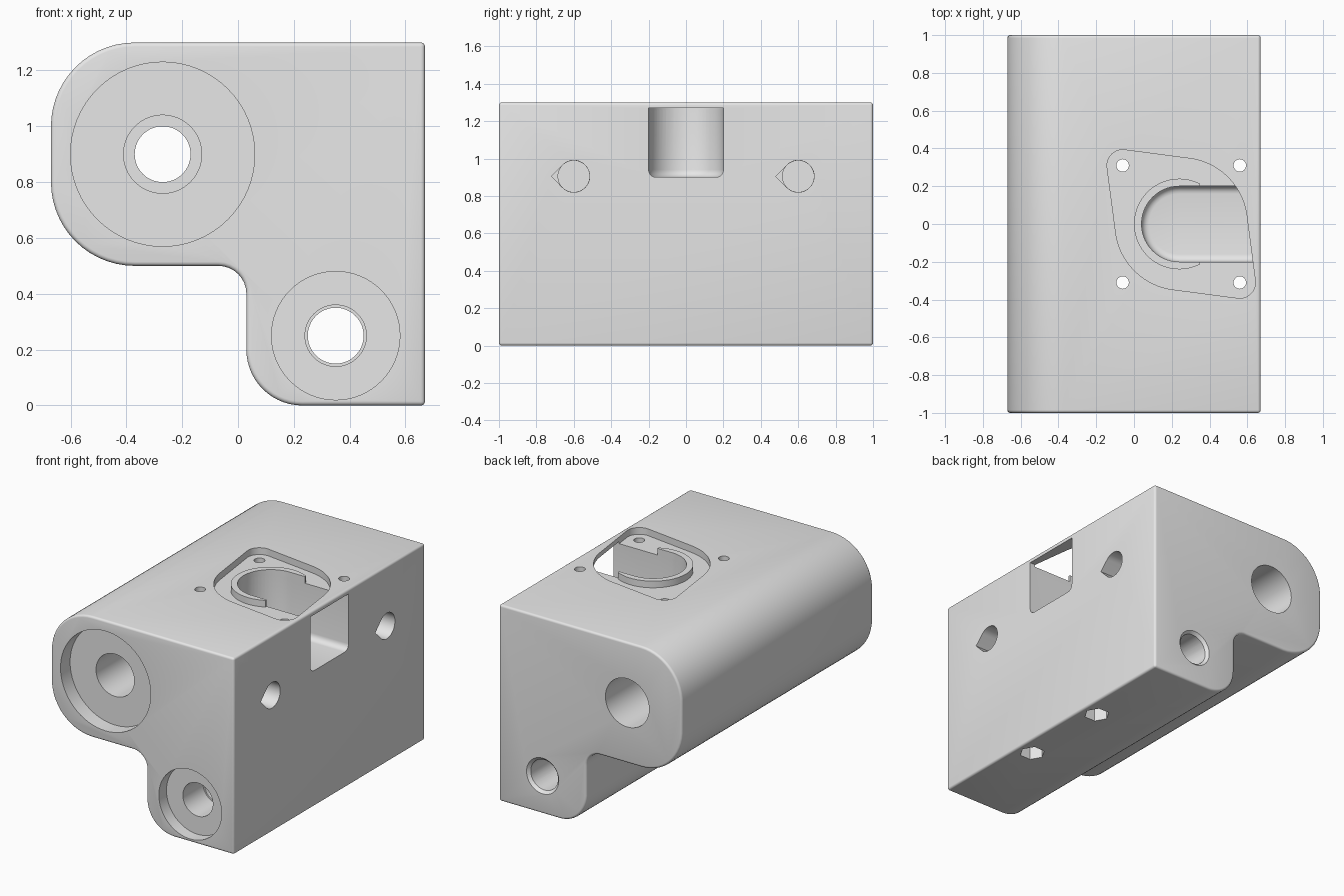
import bpy, bmesh
from math import sin, cos, radians, pi, acos
from mathutils import Vector

cube = bpy.data.objects.get("Cube")
if cube:
    bpy.data.objects.remove(cube, do_unlink=True)

grey = bpy.data.materials.new("plain_grey")
grey.use_nodes = True
grey.diffuse_color = (0.8, 0.8, 0.8, 1)
grey.node_tree.nodes["Principled BSDF"].inputs["Base Color"].default_value = (0.8, 0.8, 0.8, 1)


def arc(cx, cy, r, a0, a1, n=14):
    """Points on an arc, angles in degrees."""
    return [(cx + r * cos(radians(a0 + (a1 - a0) * i / n)),
             cy + r * sin(radians(a0 + (a1 - a0) * i / n))) for i in range(n + 1)]


def circle(cx, cy, r, n=48):
    return arc(cx, cy, r, 0, 360, n)[:-1]


def prism(name, pts, lo, hi, axis="z", end_scale=1.0):
    """Extrude a 2D outline along an axis; the far end may be scaled about its centre."""
    place = {"x": lambda u, v, w: (w, u, v),
             "y": lambda u, v, w: (u, w, v),
             "z": lambda u, v, w: (u, v, w)}[axis]
    mid = sum((Vector(p) for p in pts), Vector((0, 0))) / len(pts)
    far = [mid + (Vector(p) - mid) * end_scale for p in pts]
    bm = bmesh.new()
    a = [bm.verts.new(place(u, v, lo)) for u, v in pts]
    b = [bm.verts.new(place(u, v, hi)) for u, v in far]
    bm.faces.new(a)
    bm.faces.new(b)
    for i in range(len(pts)):
        j = (i + 1) % len(pts)
        bm.faces.new((a[i], a[j], b[j], b[i]))
    bmesh.ops.recalc_face_normals(bm, faces=bm.faces)
    mesh = bpy.data.meshes.new(name)
    bm.to_mesh(mesh)
    bm.free()
    mesh.materials.append(grey)
    obj = bpy.data.objects.new(name, mesh)
    bpy.context.collection.objects.link(obj)
    return obj


def apply(obj, mod):
    bpy.context.view_layer.objects.active = obj
    bpy.ops.object.modifier_apply(modifier=mod.name)


def cut(obj, tool):
    mod = obj.modifiers.new("cut", "BOOLEAN")
    mod.operation = "DIFFERENCE"
    mod.solver = "EXACT"
    mod.object = tool
    apply(obj, mod)
    bpy.data.objects.remove(tool, do_unlink=True)


def hull(pts):
    """Convex outline of a set of 2D points."""
    def half(seq):
        out = []
        for p in seq:
            while len(out) > 1 and ((out[-1][0] - out[-2][0]) * (p[1] - out[-2][1])
                                    - (out[-1][1] - out[-2][1]) * (p[0] - out[-2][0])) <= 1e-7:
                out.pop()
            out.append(p)
        return out[:-1]
    pts = sorted(pts)
    return half(pts) + half(pts[::-1])


# Main block: stepped profile with rounded left side and softened edges
profile = ([(0.67, 0), (0.67, 1.3)]
           + arc(-0.37, 1.0, 0.3, 90, 180)
           + arc(-0.37, 0.8, 0.3, 180, 270)
           + arc(-0.07, 0.4, 0.1, 90, 0, 8)
           + arc(0.23, 0.2, 0.2, 180, 270))
body = prism("carriage_block", profile, -1, 1, "y")
bevel = body.modifiers.new("soft_edges", "BEVEL")
bevel.width = 0.015
bevel.segments = 4
bevel.limit_method = "ANGLE"
bevel.angle_limit = radians(40)
apply(body, bevel)

# Upper and lower rod bores, each with a shallow front counterbore
upper, lower = (-0.27, 0.9), (0.35, 0.25)
for centre, r, y0, y1 in [(upper, 0.33, -1.1, -0.9), (upper, 0.14, -0.95, 0),
                          (upper, 0.1, -0.1, 0.6), (upper, 0.16, 0.5, 1.1),
                          (lower, 0.23, -1.1, -0.92), (lower, 0.11, -0.95, -0.71),
                          (lower, 0.1, -0.8, 1.1)]:
    cut(body, prism("bore_cutter", circle(*centre, r, 64), y0, y1, "y"))
cut(body, prism("rim_cutter", circle(*lower, 0.12), 1.002, 0.98, "y", 0.82))

# Top recess: a round plate outline with two opposite ears, leaving a C-shaped collar
cx, slot_r, collar_r, collar_end = 0.24, 0.2, 0.24, 0.35
floor_z = 1.255
plate = hull(circle(0.25, 0, 0.35, 72) + circle(-0.06, 0.31, 0.083, 32)
             + circle(0.56, -0.31, 0.083, 32))
recess = prism("recess_cutter", plate, floor_z, 1.4)
end = acos((collar_end - cx) / collar_r) * 180 / pi
collar = (arc(cx, 0, collar_r, end, 360 - end, 36) + [(collar_end, -slot_r)]
          + arc(cx, 0, slot_r, 270, 90, 28) + [(collar_end, slot_r)])
cut(recess, prism("collar_keeper", collar, 1.2, 1.299))
cut(body, recess)

# Round-ended pocket opening through the right side, with a rounded floor
slot = prism("pocket_cutter", arc(cx, 0, slot_r, 90, 270, 28)
             + [(0.8, -slot_r), (0.8, slot_r)], 0.9, 1.27)
bm = bmesh.new()
bm.from_mesh(slot.data)
rim = [e for e in bm.edges if all(v.co.z < 0.91 for v in e.verts)]
bmesh.ops.bevel(bm, geom=rim, offset=0.04, segments=5, profile=0.5, affect="EDGES")
bm.to_mesh(slot.data)
bm.free()
cut(body, slot)

# Four vertical screw holes with hexagonal nut traps below
for x, base in ((-0.06, 0.5), (0.56, 0)):
    for y in (-0.31, 0.31):
        cut(body, prism("screw_cutter", circle(x, y, 0.033, 24), -0.1, 1.4))
        cut(body, prism("nut_cutter", circle(x, y, 0.078, 6), base - 0.1, base + 0.12))

# Teardrop holes in the right side, round further in
for y in (-0.6, 0.6):
    drop = arc(y, 0.905, 0.085, -135, 135, 36) + [(y - 0.12, 0.905)]
    cut(body, prism("teardrop_cutter", drop, 0.52, 0.8, "x"))
    cut(body, prism("pin_cutter", circle(y, 0.905, 0.084), 0.2, 0.6, "x"))

bpy.ops.object.select_all(action="DESELECT")
body.select_set(True)
bpy.context.view_layer.objects.active = body
bpy.ops.object.shade_smooth_by_angle(angle=radians(35))
